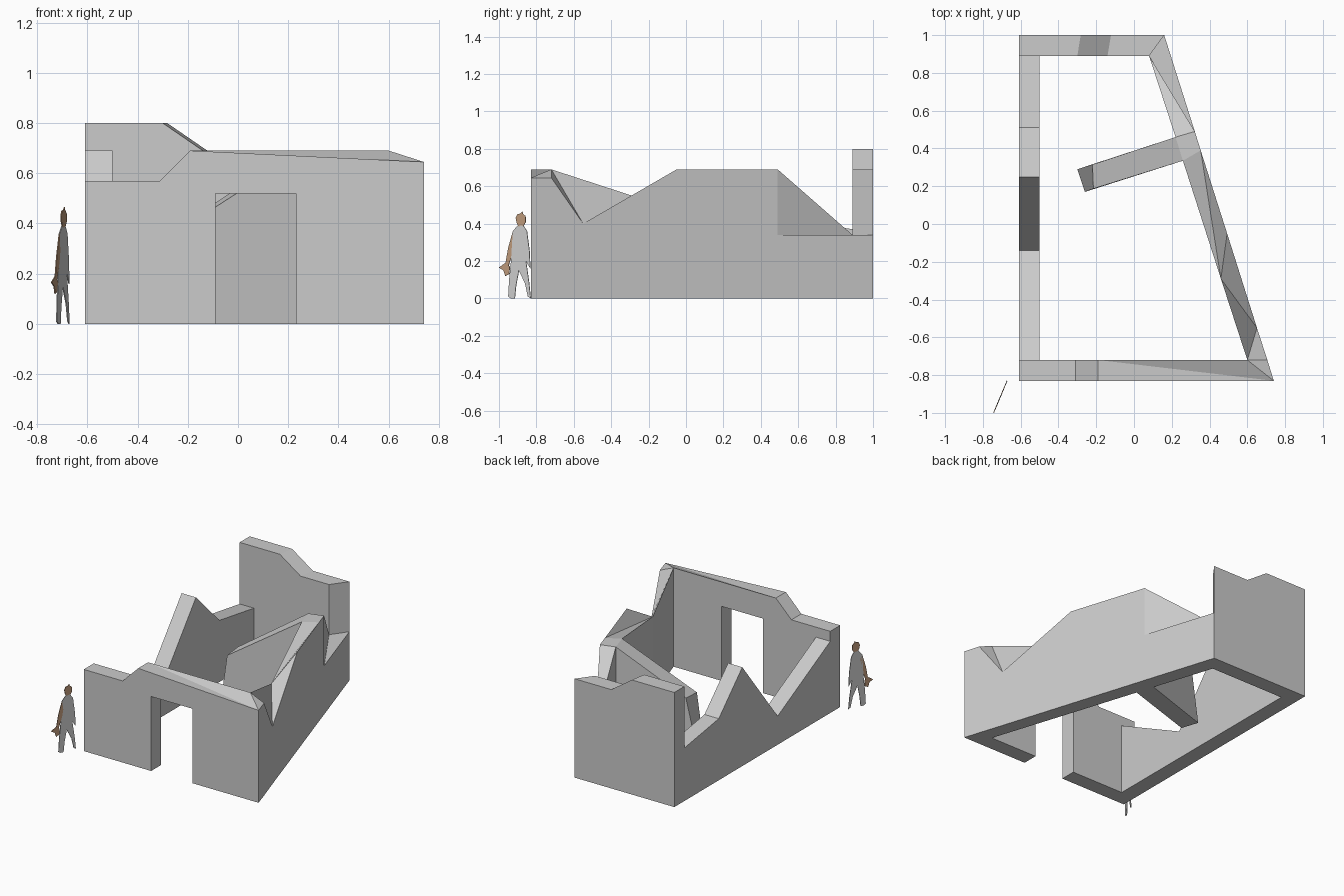
import bpy, bmesh
from mathutils import Vector

cube = bpy.data.objects.get("Cube")
if cube:
    bpy.data.objects.remove(cube)


def material(name, rgb):
    m = bpy.data.materials.new(name)
    m.use_nodes = True
    m.diffuse_color = (*rgb, 1)
    m.node_tree.nodes["Principled BSDF"].inputs["Base Color"].default_value = (*rgb, 1)
    return m


PLASTER = material("plaster grey", (0.6, 0.6, 0.6))
CLOTH = material("cloth grey", (0.6, 0.6, 0.6))
SKIN = material("warm skin", (0.5, 0.31, 0.19))


def finish(bm, name, mat):
    bmesh.ops.recalc_face_normals(bm, faces=bm.faces)
    mesh = bpy.data.meshes.new(name)
    bm.to_mesh(mesh)
    bm.free()
    mesh.materials.append(mat)
    obj = bpy.data.objects.new(name, mesh)
    bpy.context.collection.objects.link(obj)
    return obj


def loft(name, near, far, mat, split=None):
    """Bridge two matching outlines; 'split' marks a warped side to cut in two."""
    bm = bmesh.new()
    a = [bm.verts.new(p) for p in near]
    b = [bm.verts.new(p) for p in far]
    bm.faces.new(a)
    bm.faces.new(b[::-1])
    for i in range(len(a)):
        j = (i + 1) % len(a)
        if i == split:
            bm.faces.new((a[i], a[j], b[j]))
            bm.faces.new((a[i], b[j], b[i]))
        else:
            bm.faces.new((a[i], a[j], b[j], b[i]))
    return finish(bm, name, mat)


# Front wall: doorway, sloped step and mitred right corner
Y0, Y1, Y2, Y3 = -0.83, -0.72, 0.89, 1.0
X0, X1 = -0.61, -0.50


def front_outline(y, corner_x, corner_z):
    pts = [(X0, 0), (-.09, 0), (-.09, .52), (.23, .52), (.23, 0),
           (corner_x, 0), (corner_x, corner_z), (-.19, .69), (-.31, .57), (X0, .57)]
    return [(x, y, z) for x, z in pts]


loft("front_wall", front_outline(Y0, .74, .645), front_outline(Y1, .60, .69), PLASTER, split=6)


# Back wall: tall side stepping down to the mitred corner
def back_outline(y, corner_x, shift):
    pts = [(X0, 0), (corner_x, 0), (corner_x, .69), (-.14 + shift, .69), (-.30 + shift, .8), (X0, .8)]
    return [(x, y, z) for x, z in pts]


loft("back_wall", back_outline(Y2, .08, 0), back_outline(Y3, .16, .018), PLASTER)

# Left-hand broken wall
side = [(Y1, 0), (Y2, 0), (Y2, .37), (.51, .43), (.25, .69), (-.14, .20), (Y1, .50)]
loft("broken_side_wall", [(X0, y, z) for y, z in side], [(X1, y, z) for y, z in side], PLASTER)

# Slanted wall with a faceted, broken top
top = {
    "corner": (.74, Y0, .645), "lip": (.706, Y1, .645), "notch": (.651, -.55, .40),
    "rise": (.493, -.05, .69), "ridge": (.353, .39, .69), "ridge_end": (.322, .49, .69),
    "ledge": (.322, .49, .34), "back_out": (.16, Y3, .34), "back_in": (.08, Y2, .34),
    "joint_b": (.22, .46, .69), "joint_a": (.259, .335, .69),
    "dip": (.46, -.29, .55), "front_in": (.60, Y1, .69),
}
facets = ["corner lip front_in", "lip notch front_in", "notch dip front_in", "notch rise dip",
          "rise ridge dip", "ridge joint_a dip", "ridge ridge_end joint_b joint_a",
          "ridge_end back_in joint_b", "ledge back_out back_in", "ridge_end ledge back_in"]
bm = bmesh.new()
upper = {k: bm.verts.new(p) for k, p in top.items()}
lower = {k: bm.verts.new((p[0], p[1], 0)) for k, p in top.items() if k != "ledge"}
lower["ledge"] = lower["ridge_end"]
for f in facets:
    bm.faces.new([upper[k] for k in f.split()])
names = list(top)
for a, b in zip(names, names[1:] + names[:1]):
    if lower[a] is not lower[b]:
        bm.faces.new((upper[a], upper[b], lower[b], lower[a]))
bm.faces.new([lower[k] for k in names if k != "ledge"])
finish(bm, "slanted_wall", PLASTER)

# Inner partition sloping down from the slanted wall
front = [(-.26, .17, 0), (.259, .335, 0), (.259, .335, .69), (-.215, .187, .385)]
rear = [(-.30, .29, 0), (.22, .46, 0), (.22, .46, .69), (-.22, .315, .395)]
loft("inner_partition", front, rear, PLASTER)

# Flat scale figure, standing on an oblique plane
THICK = Vector((.002, -.001, 0))


def cutout(name, pts, mat):
    flat = [Vector((-.695 + .42 * (y + .885), y, z)) for y, z in pts]
    loft(name, [p - THICK for p in flat], [p + THICK for p in flat], mat)


cutout("figure_trousers", [(-.95, .01), (-.935, 0), (-.915, 0), (-.908, .07), (-.893, .15), (-.86, .08),
                           (-.845, .01), (-.83, 0), (-.838, .08), (-.855, .2), (-.935, .2), (-.945, .1)], CLOTH)
cutout("figure_shirt", [(-.935, .2), (-.855, .2), (-.832, .16), (-.836, .25), (-.85, .36),
                        (-.87, .39), (-.9, .39), (-.925, .36), (-.93, .28)], CLOTH)
cutout("figure_arm", [(-.925, .36), (-.912, .33), (-.925, .25), (-.95, .17), (-.966, .18), (-.95, .27)], SKIN)
cutout("figure_bag", [(-.966, .12), (-.945, .13), (-.942, .17), (-.965, .19), (-1, .165), (-.975, .15)], SKIN)
cutout("figure_head", [(-.895, .385), (-.87, .385), (-.856, .41), (-.858, .44), (-.872, .453), (-.876, .465),
                       (-.884, .454), (-.9, .45), (-.91, .43), (-.905, .405)], SKIN)
